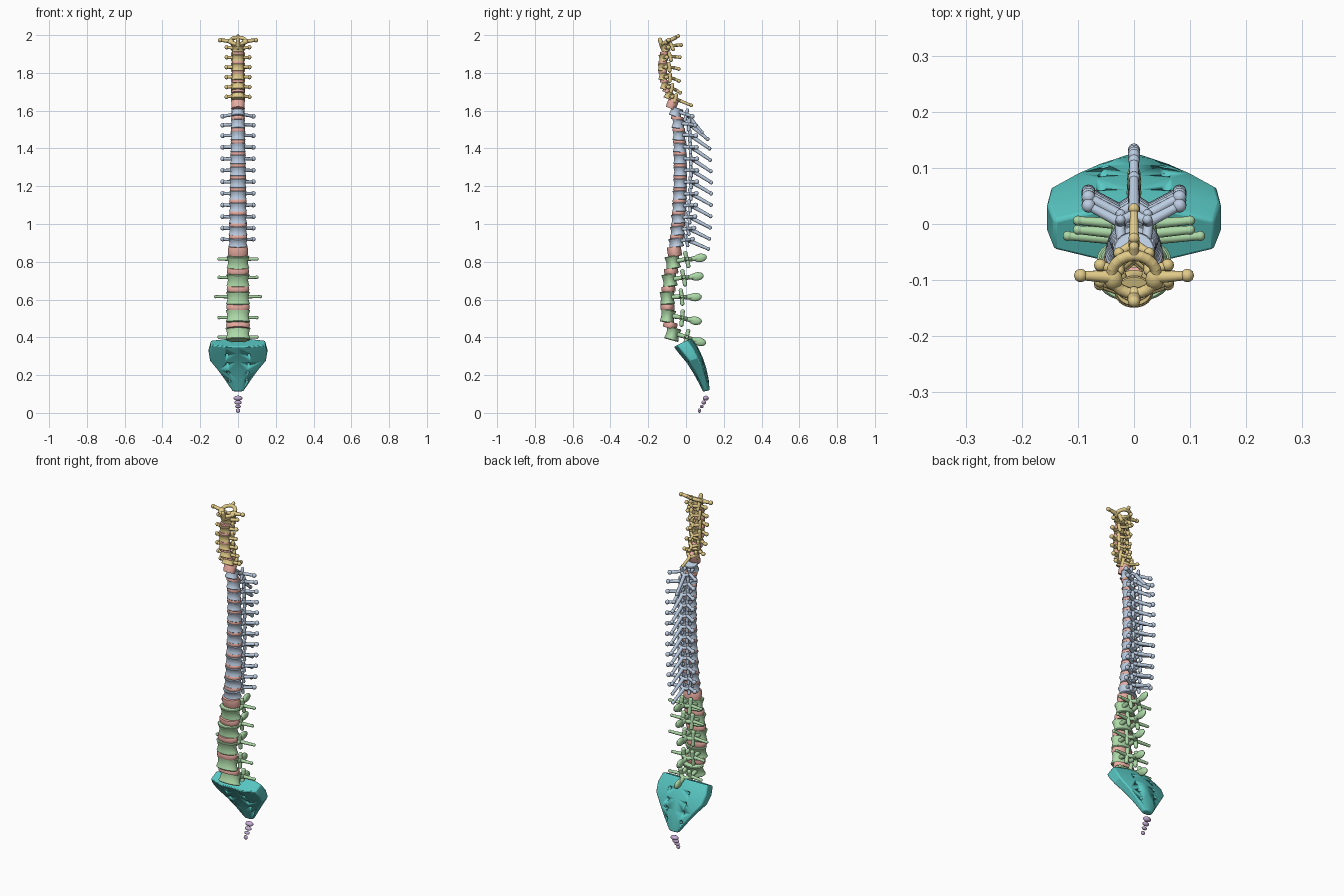
import bpy, bmesh, math
from mathutils import Matrix, Vector

if "Cube" in bpy.data.objects:
    bpy.data.objects.remove(bpy.data.objects["Cube"])


def material(name, rgb):
    m = bpy.data.materials.new(name)
    m.diffuse_color = (*rgb, 1)
    m.use_nodes = True
    m.node_tree.nodes["Principled BSDF"].inputs["Base Color"].default_value = m.diffuse_color
    return m


YELLOW = material("cervical", (.76, .60, .25))
BLUE = material("thoracic", (.50, .61, .76))
GREEN = material("lumbar", (.42, .70, .39))
SALMON = material("disc", (.82, .42, .36))
TEAL = material("sacrum", (.10, .58, .55))
PURPLE = material("coccyx", (.58, .42, .68))


def finish(bm, name, mat, matrix=Matrix(), angle=40):
    bmesh.ops.recalc_face_normals(bm, faces=bm.faces)
    me = bpy.data.meshes.new(name)
    bm.to_mesh(me)
    bm.free()
    ob = bpy.data.objects.new(name, me)
    bpy.context.collection.objects.link(ob)
    me.materials.append(mat)
    ob.matrix_world = matrix
    bpy.ops.object.select_all(action='DESELECT')
    ob.select_set(True)
    bpy.context.view_layer.objects.active = ob
    bpy.ops.object.shade_smooth_by_angle(angle=math.radians(angle))
    return ob


def ball(bm, c, r, scale=(1, 1, 1)):
    m = Matrix.Translation(c) @ Matrix.Diagonal((*scale, 1))
    bmesh.ops.create_uvsphere(bm, u_segments=12, v_segments=8, radius=r, matrix=m)


def rod(bm, p, q, r1, r2, knob=None):
    """Tapered rod with round ends; knob enlarges the far end."""
    p, q = Vector(p), Vector(q)
    d = q - p
    m = Matrix.Translation((p + q) / 2) @ d.to_track_quat('Z', 'Y').to_matrix().to_4x4()
    bmesh.ops.create_cone(bm, cap_ends=True, segments=12, radius1=r1, radius2=r2,
                          depth=d.length, matrix=m)
    ball(bm, p, r1)
    ball(bm, q, knob or r2)


def pair(bm, p, q, *radii):
    for s in (-1, 1):
        rod(bm, (s * p[0], p[1], p[2]), (s * q[0], q[1], q[2]), *radii)


def drum(bm, rx, ry, profile, n=28):
    """Elliptical lathe: profile of (z, radius factor)."""
    rings = [[bm.verts.new((rx * f * math.cos(2 * math.pi * i / n),
                            ry * f * math.sin(2 * math.pi * i / n), z))
              for i in range(n)] for z, f in profile]
    for a, b in zip(rings, rings[1:]):
        for i in range(n):
            bm.faces.new((a[i], a[(i + 1) % n], b[(i + 1) % n], b[i]))
    bm.faces.new(rings[0][::-1])
    bm.faces.new(rings[-1])


def body(bm, rx, ry, h):
    drum(bm, rx, ry, [(-h, .93), (-h * .88, 1), (-h * .5, .92), (0, .87),
                      (h * .5, .92), (h * .88, 1), (h, .93)])


# vertebra centres from the top down: y, z
path = [(-.09, 1.97), (-.11, 1.93), (-.12, 1.88), (-.125, 1.83), (-.121, 1.78),
        (-.11, 1.73), (-.09, 1.68)]
ty = [-.053, -.04, -.036, -.033, -.031, -.03, -.031, -.033, -.036, -.04, -.045, -.052]
path += [(y, 1.592 - i * .0628) for i, y in enumerate(ty)]
path += [(-.07, .797), (-.087, .702), (-.099, .608), (-.096, .512), (-.07, .418)]


def frame(i, a, b, mid=None):
    y, z = mid or path[i]
    tilt = math.atan2(path[a][0] - path[b][0], path[a][1] - path[b][1])
    return Matrix.Translation((0, y, z)) @ Matrix.Rotation(tilt, 4, 'X')


def atlas(bm):
    pts = [(.04 * math.cos(k * math.pi / 10), .038 * math.sin(k * math.pi / 10), 0)
           for k in range(20)]
    for p, q in zip(pts, pts[1:] + pts[:1]):
        rod(bm, p, q, .01, .01)
    ball(bm, (0, -.038, 0), .013)
    rod(bm, (0, .038, 0), (0, .056, .001), .009, .009)
    pair(bm, (.038, -.005, 0), (.095, 0, .004), .012, .008, .012)
    for s in (-1, 1):
        ball(bm, (s * .037, -.01, 0), .017, (1, 1.2, .8))


def cervical(bm, k):
    body(bm, .030 + .001 * k, .024, .019)
    pair(bm, (.022, .005, 0), (.06, .018, 0), .009, .008, .0115)
    pair(bm, (.02, .012, 0), (.027, .04, 0), .008, .008)
    pair(bm, (.027, .038, -.018), (.027, .034, .018), .010, .010)
    pair(bm, (.027, .04, 0), (0, .062, -.003), .008, .008)
    tip = .128 if k == 6 else .086
    rod(bm, (0, .06, -.003), (0, tip, -.01 if k < 6 else -.003), .009, .007, .010)
    if k == 1:
        rod(bm, (0, -.012, .01), (0, -.012, .052), .013, .011)


def thoracic(bm, k):
    body(bm, .037 + .0013 * k, .034 + .0005 * k, .024)
    pair(bm, (.022, .02, .006), (.026, .058, .006), .009, .009)
    pair(bm, (.026, .057, .006), (.081, .088, .006), .0095, .008, .0125)
    pair(bm, (.026, .058, -.024), (.024, .054, .03), .009, .009)
    pair(bm, (.026, .058, .004), (0, .075, -.002), .009, .009)
    rod(bm, (0, .07, 0), (0, .163, -.058), .011, .008, .0105)


def lumbar(bm, k):
    body(bm, .060 + .0015 * k, .039, .034)
    w = .118 if k == 2 else .1
    pair(bm, (.03, .025, .004), (.03, .075, .004), .012, .011)
    pair(bm, (.03, .072, .004), (w, .078, .004), .010, .0075, .009)
    pair(bm, (.03, .078, -.034), (.028, .074, .036), .011, .011, .012)
    pair(bm, (.03, .076, .002), (0, .1, 0), .011, .011)
    rod(bm, (0, .095, 0), (0, .13, 0), .012, .013)
    ball(bm, (0, .147, -.002), .036, (.36, 1, .62))


# vertebrae
last = len(path) - 1
half = []
for i in range(len(path)):
    bm = bmesh.new()
    if i == 0:
        atlas(bm)
        name, mat, h, rx, ry = "cervical_vertebra_1", YELLOW, .01, .03, .024
    elif i < 7:
        cervical(bm, i)
        name, mat, h, rx, ry = f"cervical_vertebra_{i + 1}", YELLOW, .019, .03 + .001 * i, .024
    elif i < 19:
        thoracic(bm, i - 7)
        name, mat, h = f"thoracic_vertebra_{i - 6}", BLUE, .024
        rx, ry = .037 + .0013 * (i - 7), .034 + .0005 * (i - 7)
    else:
        lumbar(bm, i - 19)
        name, mat, h, rx, ry = f"lumbar_vertebra_{i - 18}", GREEN, .034, .06 + .0015 * (i - 19), .039
    half.append((h, rx, ry))
    finish(bm, name, mat, frame(i, max(i - 1, 0), min(i + 1, last)))

# discs between the bodies
for i in range(1, last):
    (h1, x1, y1), (h2, x2, y2) = half[i], half[i + 1]
    p, q = Vector(path[i]), Vector(path[i + 1])
    t = max(.009, ((p - q).length - h1 - h2) / 2 + .003)
    bm = bmesh.new()
    drum(bm, (x1 + x2) * .48, (y1 + y2) * .48,
         [(-t, .92), (-t * .6, .98), (0, 1), (t * .6, .98), (t, .92)])
    mid = (p + q) / 2 + Vector(((h2 - h1) * 0, (h2 - h1) / 2))
    finish(bm, f"disc_{i}", SALMON, frame(i, i, i + 1, mid))

# sacrum: curved wedge lofted through sections (front y, z, back y, z, half width)
stations = [(-.065, .35, .03, .395, .143), (-.035, .312, .062, .35, .155),
            (0, .27, .087, .297, .148), (.032, .222, .107, .238, .106),
            (.062, .168, .12, .18, .066), (.09, .112, .125, .12, .028)]
outline = [(0, .03), (.45, 0), (1, .2), (1, .75), (.45, .95), (0, 1),
           (-.45, .95), (-1, .75), (-1, .2), (-.45, 0)]
bm = bmesh.new()
rings = [[bm.verts.new((u * w, fy + (by - fy) * t, fz + (bz - fz) * t))
          for u, t in outline] for fy, fz, by, bz, w in stations]
for a, b in zip(rings, rings[1:]):
    for i in range(10):
        bm.faces.new((a[i], a[(i + 1) % 10], b[(i + 1) % 10], b[i]))
bm.faces.new(rings[0])
bm.faces.new(rings[-1][::-1])
sacrum = finish(bm, "sacrum", TEAL, angle=25)
bev = sacrum.modifiers.new("soft_edges", 'BEVEL')
bev.width, bev.segments, bev.limit_method, bev.angle_limit = .006, 2, 'ANGLE', math.radians(35)

# paired holes through the sacrum
bm = bmesh.new()
for x, y, z in ((.058, -.03, .305), (.056, .01, .257), (.052, .037, .213), (.046, .063, .167)):
    for s in (-1, 1):
        d = Vector((0, .09, .03))
        c = Vector((s * x, y, z)) + d * .45
        m = Matrix.Translation(c) @ d.to_track_quat('Z', 'Y').to_matrix().to_4x4()
        bmesh.ops.create_cone(bm, cap_ends=True, segments=12, radius1=.009, radius2=.009,
                              depth=.2, matrix=m)
cutter = finish(bm, "hole_cutter", TEAL)
cutter.hide_render = True
cut = sacrum.modifiers.new("holes", 'BOOLEAN')
cut.object, cut.operation, cut.solver = cutter, 'DIFFERENCE', 'EXACT'
bpy.context.view_layer.objects.active = sacrum
for m in ("soft_edges", "holes"):
    bpy.ops.object.modifier_apply(modifier=m)
bpy.data.objects.remove(cutter)

# coccyx beads
for k, (y, z, r) in enumerate(((.105, .078, .024), (.094, .055, .02), (.083, .034, .016), (.071, .012, .012))):
    bm = bmesh.new()
    ball(bm, (0, y, z), r, (1, .65, .55 if k < 3 else 1))
    finish(bm, f"coccyx_{k + 1}", PURPLE)
